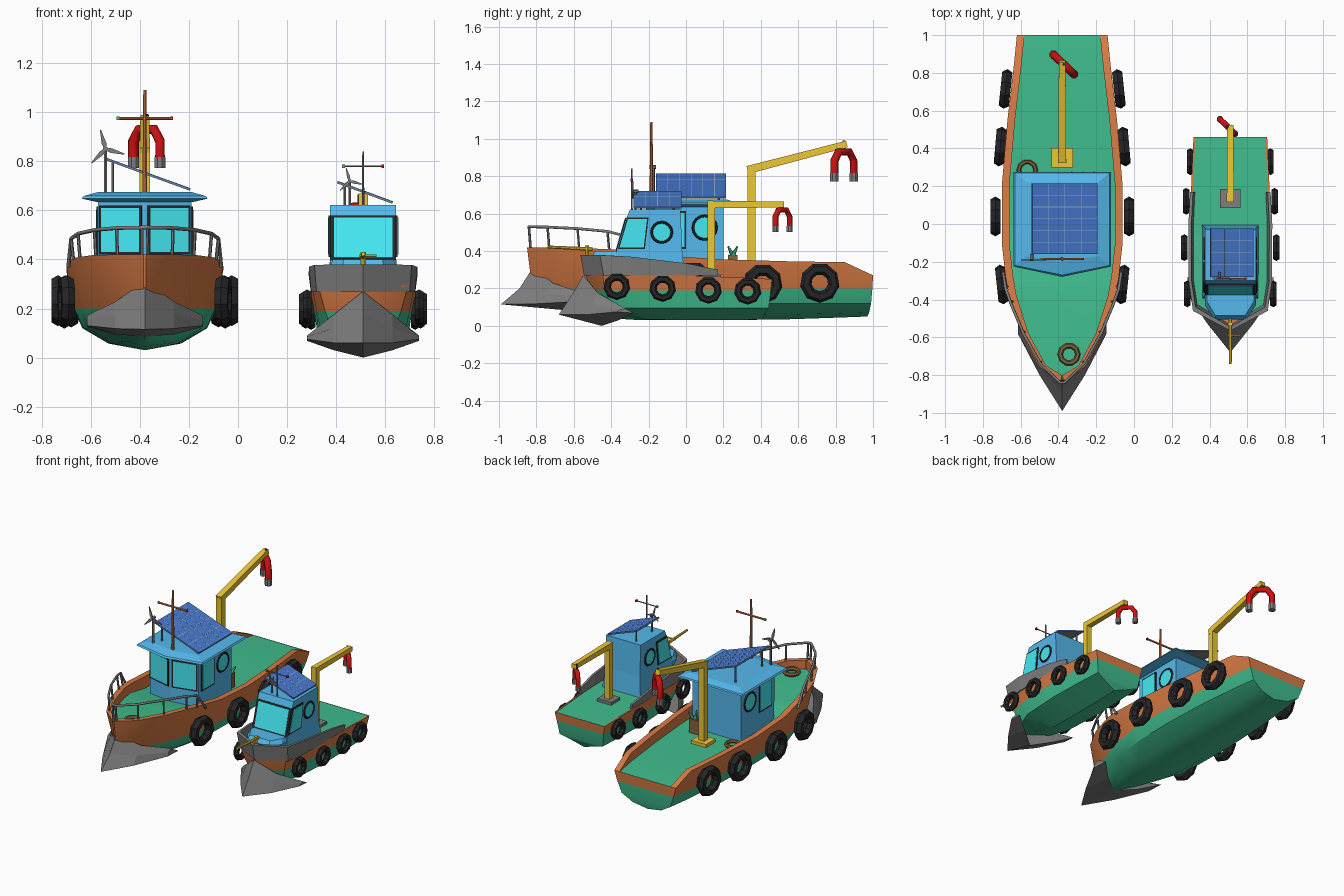
import bpy, bmesh, math
from mathutils import Vector, Matrix

if "Cube" in bpy.data.objects:
    bpy.data.objects.remove(bpy.data.objects["Cube"])

def mat(name, r, g, b):
    m = bpy.data.materials.new(name)
    m.diffuse_color = tuple(min(1, 1.15 * (c / 255) ** 2.2) for c in (r, g, b)) + (1,)
    m.use_nodes = True
    m.node_tree.nodes["Principled BSDF"].inputs["Base Color"].default_value = m.diffuse_color
    return m

ORANGE, GREEN = mat("orange", 203, 115, 66), mat("green", 62, 176, 132)
BLUE, CYAN = mat("blue", 80, 172, 222), mat("glass", 66, 218, 228)
BLACK, STEEL = mat("black", 40, 40, 42), mat("steel", 118, 118, 118)
YELLOW, RED = mat("yellow", 222, 186, 52), mat("red", 190, 22, 22)
SOLAR, LINE = mat("solar", 68, 115, 195), mat("solar_line", 150, 165, 195)
ROPE = mat("rope", 120, 95, 60)

def mesh(name, verts, faces, mats, idx=None):
    me = bpy.data.meshes.new(name)
    me.from_pydata([tuple(v) for v in verts], [], faces)
    for m in mats:
        me.materials.append(m)
    if idx:
        me.polygons.foreach_set("material_index", idx)
    bm = bmesh.new()
    bm.from_mesh(me)
    bmesh.ops.recalc_face_normals(bm, faces=bm.faces)
    bm.to_mesh(me)
    bm.free()
    ob = bpy.data.objects.new(name, me)
    bpy.context.collection.objects.link(ob)
    return ob

def loft(name, rings, m):
    n, k = len(rings[0]), len(rings)
    faces = [(a*n+i, a*n+(i+1) % n, (a+1)*n+(i+1) % n, (a+1)*n+i) for a in range(k-1) for i in range(n)]
    faces += [tuple(range(n)), tuple(range((k-1)*n, k*n))]
    return mesh(name, [p for r in rings for p in r], faces, [m])

def box(name, size, loc, m, base=Matrix()):
    M = base @ Matrix.Translation(loc)
    x, y, z = (s / 2 for s in size)
    return loft(name, [[M @ Vector(p) for p in ((-x, -y, h), (x, -y, h), (x, y, h), (-x, y, h))] for h in (-z, z)], m)

def rod(name, p, q, r, m, sides=8, r2=None):
    p, q = Vector(p), Vector(q)
    R = (q - p).to_track_quat('Z', 'Y').to_matrix()
    ring = lambda c, s: [c + R @ Vector((s*math.cos(t), s*math.sin(t), 0)) for t in [(i+.5)*2*math.pi/sides for i in range(sides)]]
    return loft(name, [ring(p, r), ring(q, r2 or r)], m)

def tube(name, pts, r, m):
    cu = bpy.data.curves.new(name, 'CURVE')
    cu.dimensions, cu.bevel_depth, cu.bevel_resolution, cu.use_fill_caps = '3D', r, 1, True
    s = cu.splines.new('POLY')
    s.points.add(len(pts) - 1)
    for a, b in zip(s.points, pts):
        a.co = (*b, 1)
    cu.materials.append(m)
    bpy.context.collection.objects.link(bpy.data.objects.new(name, cu))

def torus(name, loc, R, r, m, rot=(0, 0, 0), seg=10):
    bpy.ops.mesh.primitive_torus_add(location=loc, rotation=rot, major_radius=R, minor_radius=r, major_segments=seg, minor_segments=6)
    bpy.context.object.name = name
    bpy.context.object.data.materials.append(m)

# hull: stations are (y top, y keel, half widths top/line/chine, keel z, top z, deck z)
def hull(name, cx, stations, zl, zc, wall, bilge):
    verts, faces, idx = [], [], []
    for s, (yt, yk, wt, wl, wc, zk, zt, zd) in enumerate(stations):
        yi, wi = yt + (.05 if s == 0 else 0), max(wt - wall, .002)
        Y = lambda f: yk + (yt - yk) * f
        half = [(0, yk, zk), (.58*wc, Y(.3), zk+(zc-zk)*bilge), (wc, Y(.65), zc), (wl, Y(.88), zl),
                (wt, yt, zt), (wi, yi, zt), (wi, yi, zd), (0, yi, zd)]
        verts += [(cx+x, y, z) for x, y, z in half] + [(cx-x, y, z) for x, y, z in half[6:0:-1]]
    col = [0, 0, 0, 1, 1, 1, 0]
    col += col[::-1]
    for a in range(len(stations)-1):
        for i in range(14):
            j = (i+1) % 14
            faces.append((a*14+i, a*14+j, a*14+14+j, a*14+14+i))
            idx.append(col[i])
    for o in (0, 14*(len(stations)-1)):
        for i in range(4):
            faces.append((o+i, o+i+1, o+13-i, o+14-i) if i else (o, o+1, o+13))
            idx.append(col[i])
    ob = mesh(name, verts, faces, [GREEN, ORANGE], idx)
    bpy.ops.object.select_all(action='DESELECT')
    ob.select_set(True)
    bpy.context.view_layer.objects.active = ob
    bpy.ops.object.shade_smooth_by_angle(angle=math.radians(32))

BX, SX = -.38, .51
hull("large_hull", BX, [
    (-.85, -.62, .006, .005, .004, .08, .42, .36), (-.75, -.55, .125, .08, .05, .06, .42, .36),
    (-.58, -.45, .218, .17, .12, .045, .417, .355), (-.38, -.32, .282, .245, .20, .035, .408, .34),
    (-.28, -.24, .30, .265, .23, .03, .398, .335), (-.1, -.1, .32, .288, .25, .03, .374, .29),
    (.2, .2, .32, .29, .255, .03, .355, .28), (.55, .55, .29, .272, .24, .035, .345, .28),
    (.85, .84, .255, .24, .21, .045, .34, .28), (1, .97, .24, .22, .19, .05, .27, .268)], .2, .12, .04, .3)
hull("small_hull", SX, [
    (-.54, -.36, .01, .008, .005, .07, .30, .28), (-.45, -.3, .183, .155, .12, .05, .295, .28),
    (-.3, -.22, .208, .19, .17, .035, .285, .27), (0, 0, .215, .2, .185, .03, .27, .262),
    (.25, .25, .205, .193, .178, .03, .26, .255), (.46, .41, .195, .183, .168, .035, .25, .248)], .19, .095, .01, .58)

# ram bows: centre, middle and end sections mirrored across the stem
def ram(name, cx, xs, secs):
    order = [(-xs[2], 2), (-xs[1], 1), (0, 0), (xs[1], 1), (xs[2], 2)]
    loft(name, [[(cx+x, y, z) for y, z in secs[i]] for x, i in order], STEEL)
ram("large_ram", BX, (0, .12, .235), [
    [(-.82, .31), (-.89, .2), (-.99, .115), (-.66, .085)], [(-.71, .228), (-.76, .175), (-.80, .118), (-.57, .095)],
    [(-.54, .172), (-.575, .155), (-.58, .13), (-.46, .125)]])
ram("small_ram", SX, (0, .12, .228), [
    [(-.55, .27), (-.60, .18), (-.68, .06), (-.45, 0)], [(-.47, .175), (-.50, .12), (-.53, .06), (-.36, .03)],
    [(-.32, .09), (-.36, .085), (-.37, .075), (-.28, .068)]])

# grey bulwark around the small bow
half = [(.213, .17, .30), (.222, 0, .335), (.221, -.3, .37), (.198, -.46, .378)]
path = half + [(0, -.565, .38)] + [(-x, y, z) for x, y, z in half[::-1]]
loft("small_bulwark", [[(SX+x*.96, y+(.02 if z > .372 else 0), .268), (SX+x, y, z), (SX+x*.93, y+(.02 if z > .372 else 0), z),
     (SX+x*.88, y+(.035 if z > .372 else 0), .268)] for x, y, z in path], STEEL)

# windows
def window(name, quad):
    q = [Vector(p) for p in quad]
    c = sum(q, Vector()) / 4
    n = (q[1]-q[0]).cross(q[3]-q[0]).normalized()
    for part, m, k, t in (("frame", BLACK, 1, .006), ("glass", CYAN, .89, .009)):
        r = [c + (p-c)*k for p in q]
        loft(f"{name}_{part}", [[p - n*t for p in r], [p + n*t for p in r]], m)

def porthole(x, y, z, r):
    torus("porthole_frame", (x, y, z), r, .008, BLACK, (0, math.pi/2, 0), 16)
    rod("porthole_glass", (x-.004, y, z), (x+.004, y, z), r, CYAN, 16)

# large cabin with a shallow pointed front
def plan(w, yb, yc, yf, z):
    return [(BX-w, yb, z), (BX+w, yb, z), (BX+w, yc, z), (BX, yf, z), (BX-w, yc, z)]
loft("large_cabin", [plan(.19, .2, -.17, -.215, .27), plan(.19, .2, -.17, -.215, .65)], BLUE)
loft("large_roof", [plan(.2, .21, -.17, -.225, .635), plan(.257, .275, -.225, -.28, .648),
                    plan(.25, .27, -.22, -.27, .658), plan(.19, .22, -.17, -.2, .675)], BLUE)
for s in (-1, 1):
    yy = lambda x: -.215 + .045*x/.19
    window("large_front_window", [(BX+s*x, yy(x), z) for x, z in ((.012, .42), (.185, .42), (.185, .62), (.012, .62))])
    window("large_side_window", [(BX+s*.19, y, z) for y, z in ((-.14, .41), (0, .41), (0, .615), (-.14, .615))])
    porthole(BX+s*.19, .1, .525, .062)

# small cabin: side profile pushed across, low nose, windows
prof = [(-.40, .25), (-.375, .38), (-.37, .40), (-.315, .585), (-.30, .622), (-.03, .622), (-.02, .40), (-.005, .25)]
loft("small_cabin", [[(SX+s*(.135 if z > .3 else .15), y, z) for y, z in prof] for s in (-1, 1)], BLUE)
loft("small_cabin_nose", [[(SX+x*k, y+d, z) for x, y in ((-.135, -.34), (.135, -.34), (.135, -.43), (.085, -.505), (-.085, -.505), (-.135, -.43))]
     for z, k, d in ((.275, .8, .04), (.37, 1, 0), (.40, .92, .02))], BLUE)
window("small_front_window", [(SX-.134, -.37, .395), (SX+.134, -.37, .395), (SX+.134, -.317, .578), (SX-.134, -.317, .578)])
for s in (-1, 1):
    window("small_side_window", [(SX+s*.135, y, z) for y, z in ((-.365, .41), (-.22, .41), (-.2, .58), (-.315, .58))])
    porthole(SX+s*.135, -.13, .5, .053)

# solar panels with cell lines, grey backing and props
def solar(name, p, q, y0, y1, nx, ny):
    dx, dz = q[0]-p[0], q[1]-p[1]
    L, W = math.hypot(dx, dz), y1-y0
    M = Matrix.Translation(((p[0]+q[0])/2, (y0+y1)/2, (p[1]+q[1])/2)) @ Matrix.Rotation(-math.atan2(dz, dx), 4, 'Y')
    box(name+"_cells", (L, W, .004), (0, 0, .003), SOLAR, M)
    box(name+"_backing", (L, W, .006), (0, 0, -.002), STEEL, M)
    for i in range(1, nx):
        box(name+"_line", (.003, W, .002), (L*(i/nx-.5), 0, .0045), LINE, M)
    for i in range(1, ny):
        box(name+"_line", (L, .003, .002), (0, W*(i/ny-.5), .0045), LINE, M)
    for y in (y0+.04, y1-.04):
        rod(name+"_prop", (p[0]+.03, y, q[1]-.02), (p[0]+.03, y, p[1]-.012), .006, STEEL, 6)
solar("large_solar", (-.54, .81), (-.195, .685), -.16, .215, 4, 6)
solar("small_solar", (.405, .715), (.63, .632), -.28, -.025, 3, 4)

# masts with cross bars and lamps, wind turbines
def mast(name, x, y, z0, z1, zc, w, r, m):
    rod(name, (x, y, z0), (x, y, z1), r, m, 8, r*.6)
    rod(name+"_bar", (x-w, y, zc), (x+w, y, zc), r*.6, m)
    for s, c in ((-1, GREEN), (1, RED)):
        box(name+"_lamp", (.012, .012, .014), (x+s*w, y, zc), c)
mast("large_mast", BX, -.185, .66, 1.09, .975, .11, .011, ORANGE)
mast("small_mast", SX, -.29, .6, .84, .78, .08, .006, STEEL)

def turbine(name, x, y, z0, z, r):
    rod(name+"_pole", (x, y, z0), (x, y, z), r*.1, STEEL, 6)
    rod(name+"_hub", (x, y-.02, z), (x, y+.015, z), r*.14, STEEL, 6)
    for k in range(3):
        a = math.radians(-15 + 120*k)
        M = Matrix.Translation((x, y-.015, z)) @ Matrix.Rotation(a, 4, 'Y') @ Matrix.Rotation(math.pi/-2, 4, 'Y')
        loft(name+"_blade", [[M @ Vector((d*r, yy, zz*r)) for yy, zz in ((-.003, -w), (.003, -w), (.003, w), (-.003, w))]
             for d, w in ((0, .06), (.3, .12), (1, .03))], STEEL)
turbine("large_turbine", -.54, -.175, .65, .85, .08)
turbine("small_turbine", .455, -.27, .61, .72, .055)

# cranes and hanging horseshoe magnets
def crane(name, x, y, z0, z1, tip, w, base, bm):
    box(name+"_base", (base, base*.9, .025), (x, y, z0+.01), bm)
    box(name+"_post", (w, w, z1-z0), (x, y, (z0+z1)/2), YELLOW)
    rod(name+"_arm", (x, y-w*.5, z1-w*.4), (x, *tip), w*.72, YELLOW, 4, w*.6)
crane("large_crane", BX, .35, .28, .85, (.86, .972), .042, .116, YELLOW)
crane("small_crane", SX, .135, .255, .665, (.525, .648), .038, .11, STEEL)

def magnet(name, x, y, top, k):
    P = lambda u, v: (x+u*.72*k, y-u*.69*k, top+v*k)
    tube(name, [P(*p) for p in ((-.075, -.14), (-.075, -.07), (-.042, -.022), (.042, -.022), (.075, -.07), (.075, -.14))], .022*k, RED)
    for s in (-.075, .075):
        rod(name+"_tip", P(s, -.135), P(s, -.18), .024*k, STEEL)
    rod(name+"_hanger", P(0, -.02), P(0, .04), .008, BLACK, 6)
magnet("large_magnet", -.372, .845, .952, 1)
magnet("small_magnet", .495, .516, .635, .74)

# tyre fenders on both sides
for s in (-1, 1):
    for y, off, z, yaw in ((.715, .3, .23, 6), (.41, .328, .225, 5), (.04, .354, .235, 0), (-.32, .32, .235, -6)):
        torus("large_tyre", (BX+s*off, y, z), .076, .031, BLACK, (0, math.pi/2, math.radians(yaw*s)), 9)
    for y, off, z in ((.33, .212, .185), (.12, .234, .19), (-.125, .244, .2), (-.37, .228, .21)):
        torus("small_tyre", (SX+s*off, y, z), .052, .02, BLACK, (0, math.pi/2, 0), 9)

# bow rail
rail = [(.312, -.26, .37), (.3, -.34, .485), (.272, -.42, .505), (.205, -.58, .52), (.115, -.74, .528), (.012, -.84, .53)]
tube("bow_rail", [(BX+x, y, z) for x, y, z in rail] + [(BX-x, y, z) for x, y, z in rail[::-1]], .008, STEEL)
for s in (-1, 1):
    for x, y, z in rail[1:]:
        rod("rail_post", (BX+s*x*.97, y+.01, .4), (BX+s*x, y, z), .007, STEEL, 6)

# water cannon on the small bow
rod("cannon", (SX, -.5, .41), (SX, -.74, .422), .011, YELLOW, 8, .008)
rod("cannon_bar", (SX-.015, -.59, .415), (SX+.055, -.59, .415), .006, YELLOW, 6)
rod("cannon_mount", (SX, -.53, .36), (SX, -.53, .43), .012, YELLOW)

# rope coils and potted plant on the large deck
torus("bow_rope", (-.344, -.69, .375), .047, .014, ROPE)
torus("stern_rope", (-.565, .285, .295), .045, .012, ROPE)
box("planter", (.11, .05, .1), (-.27, .25, .33), ROPE)
for i in range(5):
    a = -.31 + .02*i
    rod("plant_leaf", (a, .25, .375), (a+.01*(i-2), .25+.025*(-1)**i, .425), .014, GREEN, 5, .004)
